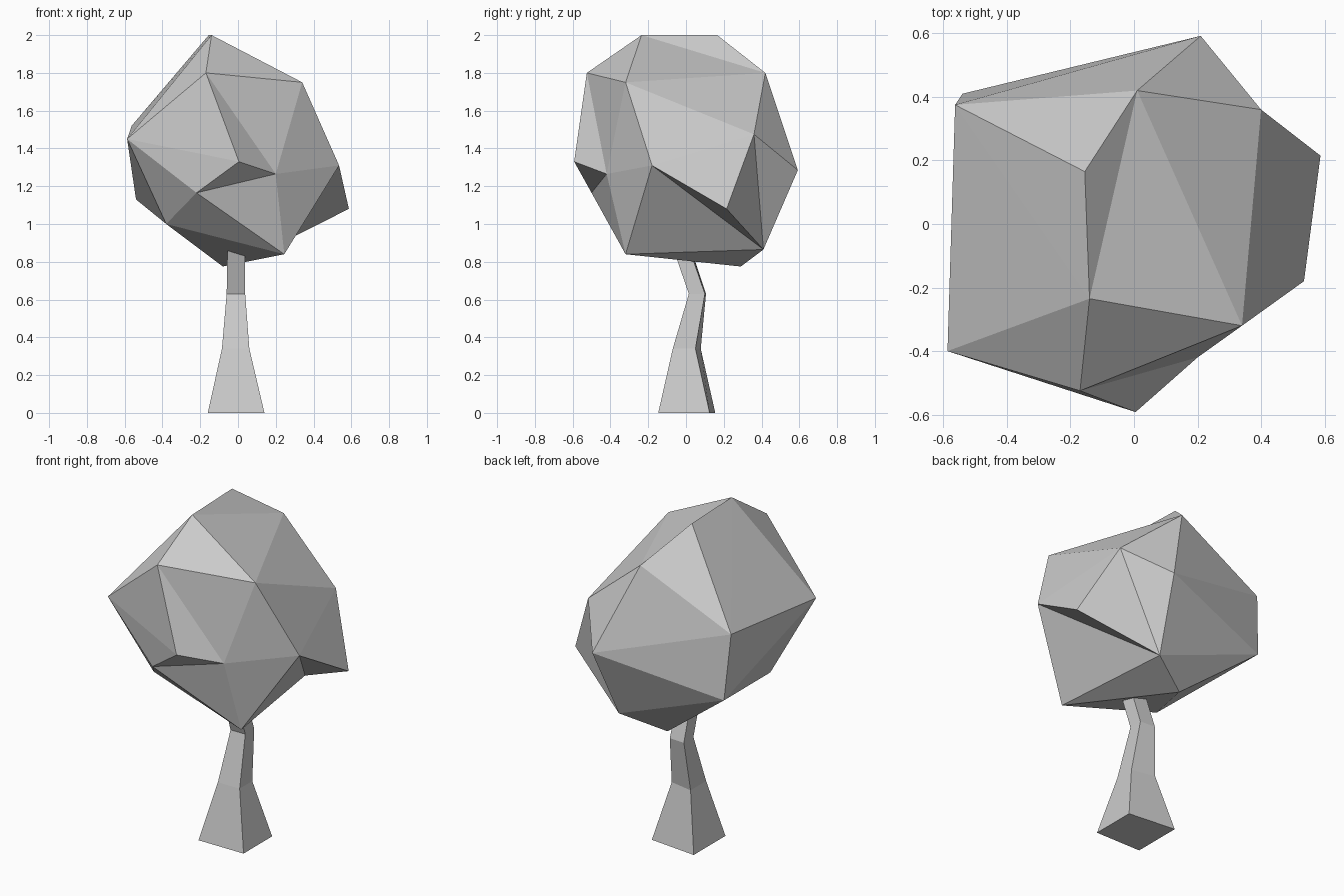
import bpy
import bmesh
from mathutils import Vector

if "Cube" in bpy.data.objects:
    bpy.data.objects.remove(bpy.data.objects["Cube"], do_unlink=True)

grey = bpy.data.materials.new("plain grey")
grey.use_nodes = True
colour = (0.6, 0.6, 0.6, 1.0)
grey.diffuse_color = colour
grey.node_tree.nodes["Principled BSDF"].inputs["Base Color"].default_value = colour


def finish(name, bm):
    bmesh.ops.recalc_face_normals(bm, faces=bm.faces[:])
    mesh = bpy.data.meshes.new(name)
    bm.to_mesh(mesh)
    bm.free()
    mesh.materials.append(grey)
    obj = bpy.data.objects.new(name, mesh)
    bpy.context.collection.objects.link(obj)
    return obj


def build_trunk():
    # Four-sided stem: loft of leaning, tapering rings
    # height, left x, right x, front y, right back y, left back y
    rings = [
        (0.00, -0.16, 0.14, -0.147, 0.125, 0.155),
        (0.34, -0.085, 0.06, -0.07, 0.05, 0.078),
        (0.63, -0.06, 0.038, 0.015, 0.10, 0.106),
        (0.92, -0.055, 0.035, -0.085, 0.00, 0.01),
    ]
    bm = bmesh.new()
    loops = []
    for z, left, right, front, back_r, back_l in rings:
        corners = [(left, front), (right, front), (right, back_r), (left, back_l)]
        loops.append([bm.verts.new((x, y, z)) for x, y in corners])
    for low, high in zip(loops, loops[1:]):
        for i in range(4):
            j = (i + 1) % 4
            bm.faces.new((low[i], low[j], high[j], high[i]))
    bm.faces.new(loops[0][::-1])
    bm.faces.new(loops[-1])
    return finish("trunk", bm)


def build_crown():
    # Faceted boulder-like crown: hull of its main corners
    corners = {
        "peak_front": (-0.14, -0.235, 2.0),
        "peak_back": (-0.155, 0.165, 2.0),
        "brow": (-0.17, -0.525, 1.80),
        "shoulder": (0.34, -0.32, 1.75),
        "left_front": (-0.587, -0.40, 1.45),
        "right_front": (0.535, -0.18, 1.31),
        "notch": (0.20, -0.42, 1.265),
        "chin": (-0.22, -0.50, 1.165),
        "jaw": (-0.38, -0.26, 1.0),
        "low_front": (0.245, -0.32, 0.84),
        "left_back": (-0.54, 0.41, 1.13),
        "bottom": (-0.08, 0.29, 0.775),
        "left_top": (-0.563, 0.375, 1.52),
        "back_top": (0.01, 0.42, 1.80),
        "right_back": (0.40, 0.36, 1.475),
        "rear": (0.21, 0.592, 1.285),
        "low_back": (0.16, 0.41, 0.865),
    }
    bm = bmesh.new()
    v = {name: bm.verts.new(co) for name, co in corners.items()}
    bmesh.ops.convex_hull(bm, input=bm.verts[:])

    def edge(a, b):
        return bm.edges.get((v[a], v[b]))

    def pull_spur(names, tip):
        # Merge the faces spanning the named corners, then draw out a point
        ring = {v[n] for n in names}
        patch = [f for f in bm.faces if set(f.verts) <= ring]
        if len(patch) > 1:
            patch = bmesh.ops.dissolve_faces(bm, faces=patch)["region"]
        centre = bmesh.ops.poke(bm, faces=patch)["verts"][0]
        centre.co = Vector(tip)

    # Crease running down behind the front peak
    ridge = edge("peak_back", "shoulder")
    if ridge:
        bmesh.ops.rotate_edges(bm, edges=[ridge])
    pull_spur(("right_front", "low_back", "right_back"), (0.587, 0.215, 1.08))
    pull_spur(("left_front", "brow", "notch", "chin"), (0.005, -0.592, 1.33))
    return finish("crown", bm)


build_trunk()
build_crown()
